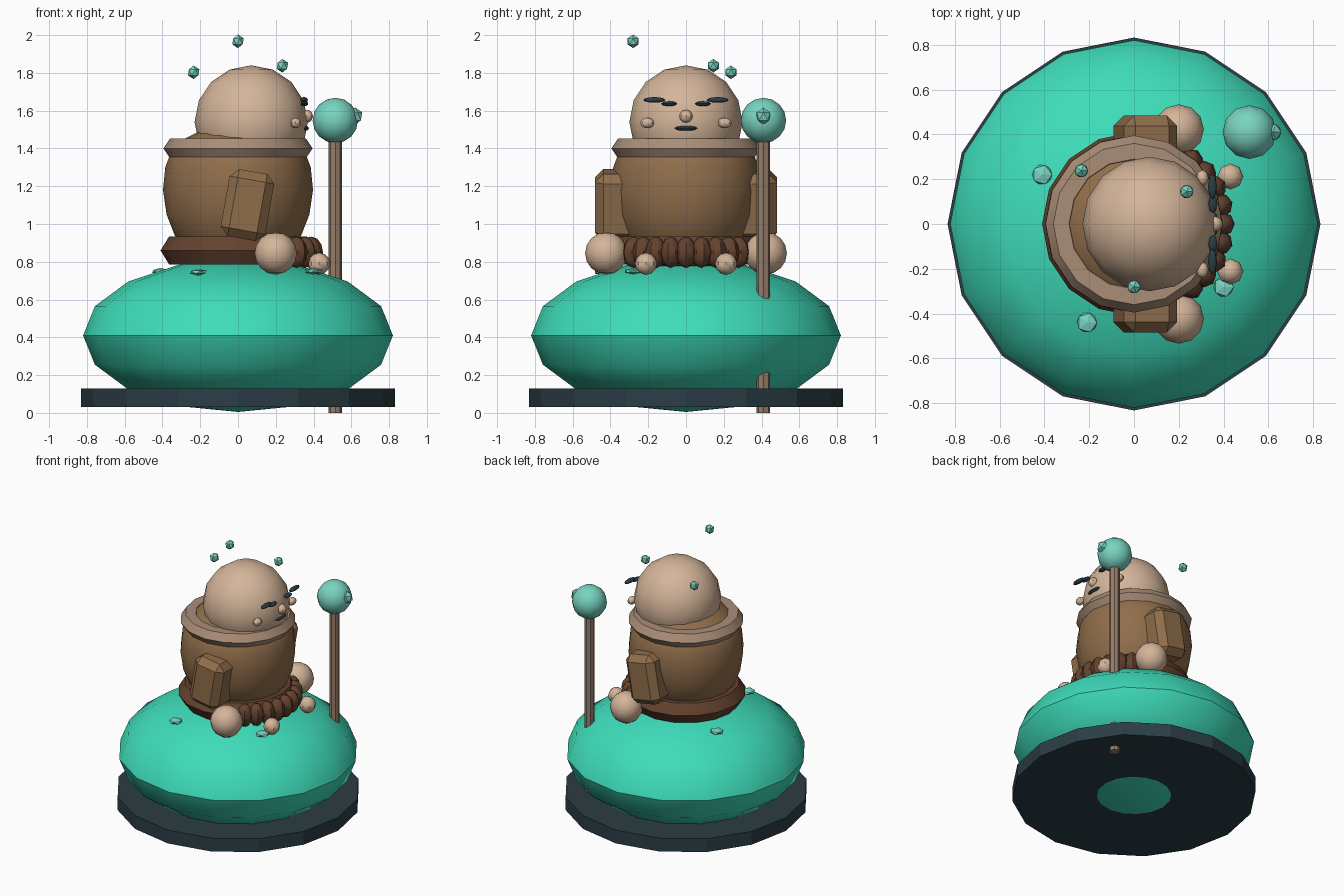
import bpy, bmesh, math
from mathutils import Matrix, Vector

if "Cube" in bpy.data.objects:
    bpy.data.objects.remove(bpy.data.objects["Cube"])


def material(name, rgb):
    m = bpy.data.materials.new(name)
    m.diffuse_color = (*rgb, 1)
    m.use_nodes = True
    m.node_tree.nodes["Principled BSDF"].inputs["Base Color"].default_value = m.diffuse_color
    return m


TEAL = material("teal", (0.048, 0.72, 0.49))
PALE_TEAL = material("pale teal", (0.19, 0.66, 0.53))
SLATE = material("dark slate", (0.024, 0.047, 0.06))
SKIN = material("skin", (0.66, 0.46, 0.32))
BROWN = material("robe brown", (0.28, 0.155, 0.07))
DARK_BROWN = material("dark brown", (0.13, 0.055, 0.028))
TRIM = material("fur trim", (0.40, 0.27, 0.185))
WOOD = material("staff wood", (0.31, 0.205, 0.14))


def finish(name, bm, mat, smooth=True, angle=40):
    bmesh.ops.recalc_face_normals(bm, faces=bm.faces[:])
    me = bpy.data.meshes.new(name)
    bm.to_mesh(me)
    bm.free()
    me.materials.append(mat)
    ob = bpy.data.objects.new(name, me)
    bpy.context.collection.objects.link(ob)
    if smooth:
        bpy.ops.object.select_all(action='DESELECT')
        bpy.context.view_layer.objects.active = ob
        ob.select_set(True)
        bpy.ops.object.shade_smooth_by_angle(angle=math.radians(angle))
    return ob


def ball(name, loc, size, mat, seg=16, rings=8, rot=None):
    bm = bmesh.new()
    bmesh.ops.create_uvsphere(bm, u_segments=seg, v_segments=rings, radius=1)
    size = (size,) * 3 if isinstance(size, float) else size
    m = Matrix.Translation(loc) @ (rot or Matrix()) @ Matrix.Diagonal((*size, 1))
    bmesh.ops.transform(bm, matrix=m, verts=bm.verts[:])
    return finish(name, bm, mat)


def gem(name, loc, size, mat):
    bm = bmesh.new()
    bmesh.ops.create_icosphere(bm, subdivisions=1, radius=1)
    m = Matrix.Translation(loc) @ Matrix.Diagonal((*size, 1))
    bmesh.ops.transform(bm, matrix=m, verts=bm.verts[:])
    return finish(name, bm, mat, smooth=False)


def cylinder(name, x, y, z0, z1, r, sides, mat):
    bm = bmesh.new()
    bmesh.ops.create_cone(bm, cap_ends=True, segments=sides, radius1=r,
                          radius2=r, depth=z1 - z0)
    bmesh.ops.translate(bm, vec=(x, y, (z0 + z1) / 2), verts=bm.verts[:])
    return finish(name, bm, mat, smooth=False)


def lathe(name, profile, mat, seg=16, closed=False, angle=40):
    """Revolve (radius, height) points about z."""
    bm = bmesh.new()
    vs = [bm.verts.new((r, 0, z)) for r, z in profile]
    pairs = list(zip(vs, vs[1:])) + ([(vs[-1], vs[0])] if closed else [])
    es = [bm.edges.new(p) for p in pairs]
    bmesh.ops.spin(bm, geom=vs + es, cent=(0, 0, 0), axis=(0, 0, 1),
                   angle=2 * math.pi, steps=seg, use_duplicate=False)
    bmesh.ops.remove_doubles(bm, verts=bm.verts[:], dist=0.0005)
    return finish(name, bm, mat, angle=angle)


def ring(name, major, minor_r, minor_z, z, mat, seg=16, sides=6):
    pts = [(major + minor_r * math.cos(2 * math.pi * i / sides),
            z + minor_z * math.sin(2 * math.pi * i / sides)) for i in range(sides)]
    return lathe(name, pts, mat, seg, closed=True, angle=50)


# Base and cushion
cylinder("base_disc", 0, 0, 0.03, 0.13, 0.832, 16, SLATE)
ball("cushion", (0, 0, 0.41), (0.82, 0.82, 0.405), TEAL)

# Robe, hem and collar
lathe("robe_body", [(0, 0.86), (0.28, 0.87), (0.335, 0.94), (0.378, 1.05), (0.397, 1.18),
                    (0.385, 1.30), (0.355, 1.38), (0.295, 1.445), (0.153, 1.517), (0, 1.535)], BROWN)
ring("robe_hem", 0.32, 0.09, 0.085, 0.86, DARK_BROWN, sides=6)
ring("collar", 0.325, 0.07, 0.06, 1.40, TRIM)

# Gathered lap folds across the front
ball("lap", (0.22, 0, 0.85), (0.20, 0.32, 0.09), DARK_BROWN)
for i in range(-4, 5):
    a = i * 0.25
    ball("lap_fold", (0.09 + 0.30 * math.cos(a), 0.33 * math.sin(a), 0.85),
         (0.06, 0.055, 0.083), DARK_BROWN, 8, 6, Matrix.Rotation(a, 4, 'Z'))

# Head and central features
ball("head", (0.07, 0, 1.54), 0.30, SKIN)
ball("nose", (0.362, 0, 1.57), 0.035, SKIN, 8, 6)
ball("mouth", (0.355, 0, 1.507), (0.02, 0.06, 0.014), SLATE, 8, 6)

for s in (-1, 1):
    # Face pairs
    ball("cheek", (0.305, s * 0.205, 1.535), (0.028, 0.037, 0.028), SKIN, 8, 6)
    ball("inner_brow", (0.352, s * 0.09, 1.637), (0.02, 0.042, 0.013), SLATE, 8, 6)
    ball("outer_brow", (0.35, s * 0.168, 1.657), (0.02, 0.058, 0.015), SLATE, 8, 6)
    # Sleeves: bevelled, tilted boxes
    bm = bmesh.new()
    bmesh.ops.create_cube(bm, size=1)
    bmesh.ops.scale(bm, vec=(0.24, 0.24, 0.36), verts=bm.verts[:])
    bmesh.ops.bevel(bm, geom=bm.edges[:], offset=0.045, segments=1, affect='EDGES')
    m = Matrix.Translation((0.05, s * 0.363, 1.10)) @ Matrix.Rotation(math.radians(-10), 4, 'Y').inverted()
    bmesh.ops.transform(bm, matrix=m, verts=bm.verts[:])
    finish("sleeve", bm, BROWN, smooth=False)
    # Hands and feet
    ball("hand", (0.20, s * 0.422, 0.845), 0.112, SKIN, 12, 8)
    ball("foot", (0.43, s * 0.212, 0.79), 0.058, SKIN, 8, 6)

# Staff with orb and side gem
cylinder("staff", 0.515, 0.41, 0.0, 1.48, 0.036, 8, WOOD)
ball("staff_orb", (0.515, 0.41, 1.548), 0.12, PALE_TEAL, 12, 8)
gem("staff_gem", (0.62, 0.41, 1.57), (0.042, 0.042, 0.047), PALE_TEAL)

# Floating motes
for p in ((-0.235, 0.238, 1.803), (0, -0.28, 1.967), (0.235, 0.145, 1.838)):
    gem("mote", p, (0.034, 0.034, 0.036), PALE_TEAL)

# Flat pebbles on the cushion
for p in ((-0.21, -0.44, 0.745), (0.40, -0.28, 0.75), (-0.41, 0.22, 0.75)):
    gem("pebble", p, (0.05, 0.05, 0.017), PALE_TEAL)
